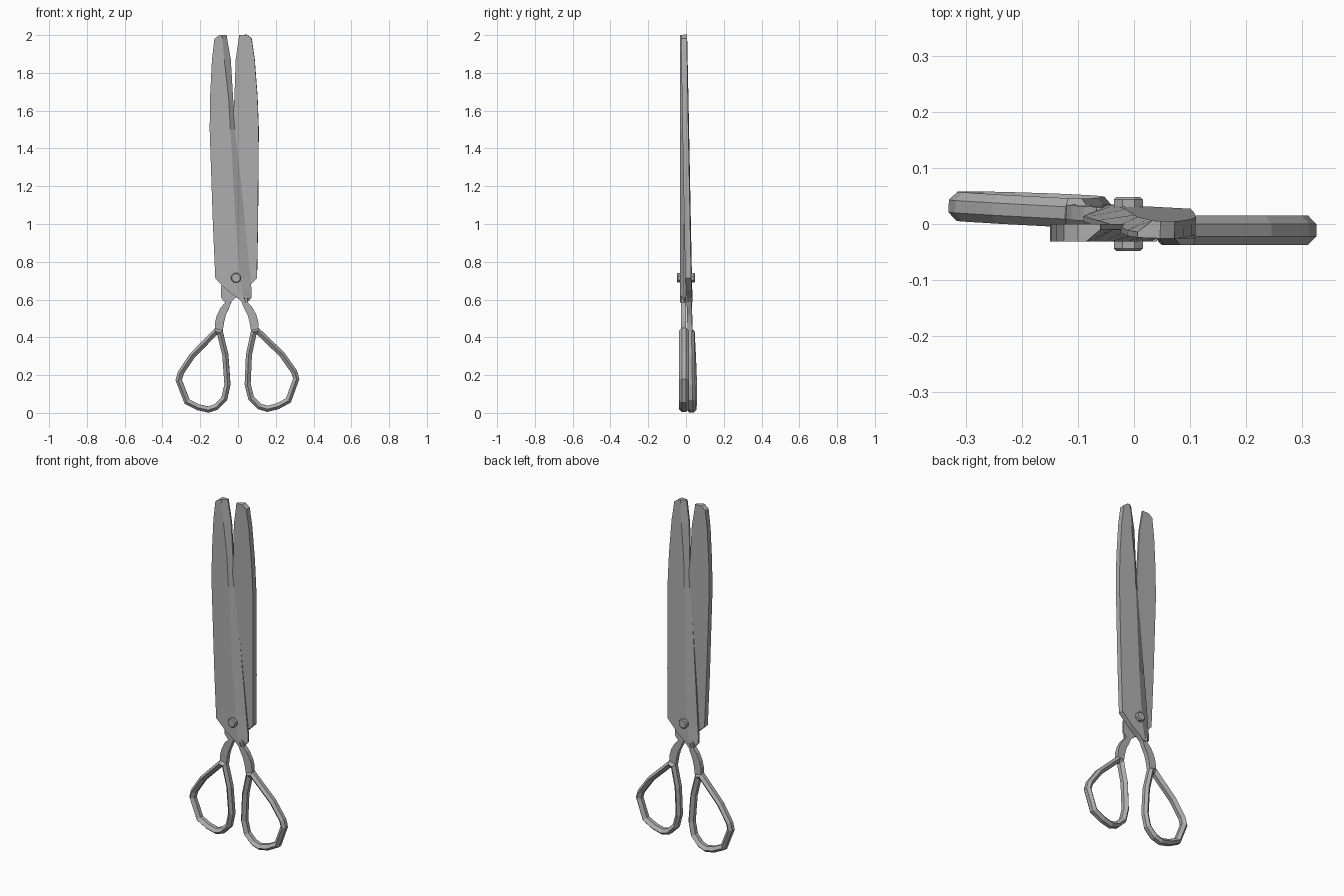
import bpy, bmesh
from math import radians, pi
from mathutils import Matrix, Vector

cube = bpy.data.objects.get("Cube")
if cube:
    bpy.data.objects.remove(cube)

steel = bpy.data.materials.new("grey_steel")
steel.use_nodes = True
steel.diffuse_color = (0.42, 0.42, 0.42, 1)
steel.node_tree.nodes["Principled BSDF"].inputs["Base Color"].default_value = (0.42, 0.42, 0.42, 1)


def finish(name, bm, matrix):
    """Turn a bmesh into a flat shaded object placed by matrix."""
    bmesh.ops.transform(bm, matrix=matrix, verts=bm.verts)
    bmesh.ops.recalc_face_normals(bm, faces=bm.faces)
    mesh = bpy.data.meshes.new(name)
    bm.to_mesh(mesh)
    bm.free()
    mesh.materials.append(steel)
    bpy.context.collection.objects.link(bpy.data.objects.new(name, mesh))


def skin(sections, closed=False):
    """Join matching rings of points into a solid."""
    bm = bmesh.new()
    rings = [[bm.verts.new(p) for p in s] for s in sections]
    n = len(rings[0])
    pairs = list(zip(rings, rings[1:])) + ([(rings[-1], rings[0])] if closed else [])
    for a, b in pairs:
        for i in range(n):
            j = (i + 1) % n
            bm.faces.new((a[i], a[j], b[j], b[i]))
    if not closed:
        bm.faces.new(rings[0])
        bm.faces.new(rings[-1])
    return bm


# Blade rows: height, spine, ridge, cutting edge
BLADE = [(2.0, -.10, -.085, -.06), (1.98, -.125, -.083, -.057), (1.87, -.138, -.073, -.038),
         (1.67, -.148, -.05, -.026), (1.5, -.15, -.04, -.011), (1.0, -.133, -.012, .038),
         (.71, -.12, .01, .066), (.65, -.058, .02, .072), (.61, -.005, .03, .072),
         (.585, .022, .04, .05)]
# Arm rows: height, inner side, outer side
ARM = [(.62, .01, .05), (.585, .02, .052), (.56, .03, .075), (.52, .05, .097),
       (.485, .06, .107), (.43, .07, .11)]
# Finger loop outline
LOOP = [(.07, .44), (.042, .31), (.035, .15), (.055, .07), (.105, .02), (.155, .005),
        (.215, .02), (.28, .055), (.325, .18), (.312, .225), (.245, .32), (.11, .45)]


def build_half(side, matrix):
    blade = [[(s, -.031, z), (r, -.031, z), (e, -.01, z), (e, 0, z), (s, 0, z)]
             for z, s, r, e in BLADE]
    finish(side + "_blade", skin(blade), matrix)

    arm = [[(a, -.026, z), (b, -.026, z), (b, 0, z), (a, 0, z)] for z, a, b in ARM]
    finish(side + "_arm", skin(arm), matrix)

    # Six sided ring swept round the loop outline
    pts = [Vector(p) for p in LOOP]
    rings = []
    for i, p in enumerate(pts):
        d0 = (p - pts[i - 1]).normalized()
        d1 = (pts[(i + 1) % len(pts)] - p).normalized()
        n0, n1 = Vector((-d0.y, d0.x)), Vector((-d1.y, d1.x))
        inward = (n0 + n1) / (1 + n0.dot(n1))
        ring = []
        for depth, y in ((0, -.011), (.014, -.026), (.032, -.011),
                         (.032, .011), (.014, .026), (0, .011)):
            q = p + inward * depth
            ring.append((q.x, y - .011, q.y))
        rings.append(ring)
    finish(side + "_finger_loop", skin(rings, closed=True), matrix)


# The second half is the first turned round the pivot, with a slight lean
pivot = Matrix.Translation((-.01, 0, .715))
turn = (Matrix.Rotation(radians(-1.5), 4, 'Y') @ Matrix.Rotation(radians(1), 4, 'X')
        @ Matrix.Rotation(radians(178), 4, 'Z'))
build_half("front", Matrix.Identity(4))
build_half("back", pivot @ turn @ pivot.inverted())

# Pivot bolt with a chamfered head at each end
bolt = bmesh.new()
bmesh.ops.create_cone(bolt, cap_ends=True, segments=8, radius1=.028, radius2=.028, depth=.097)
rims = [e for e in bolt.edges if abs(e.verts[0].co.z - e.verts[1].co.z) < .001]
bmesh.ops.bevel(bolt, geom=rims, offset=.005, segments=1, affect='EDGES')
finish("pivot_bolt", bolt, pivot @ Matrix.Rotation(pi / 2, 4, 'X') @ Matrix.Rotation(pi / 8, 4, 'Z'))
